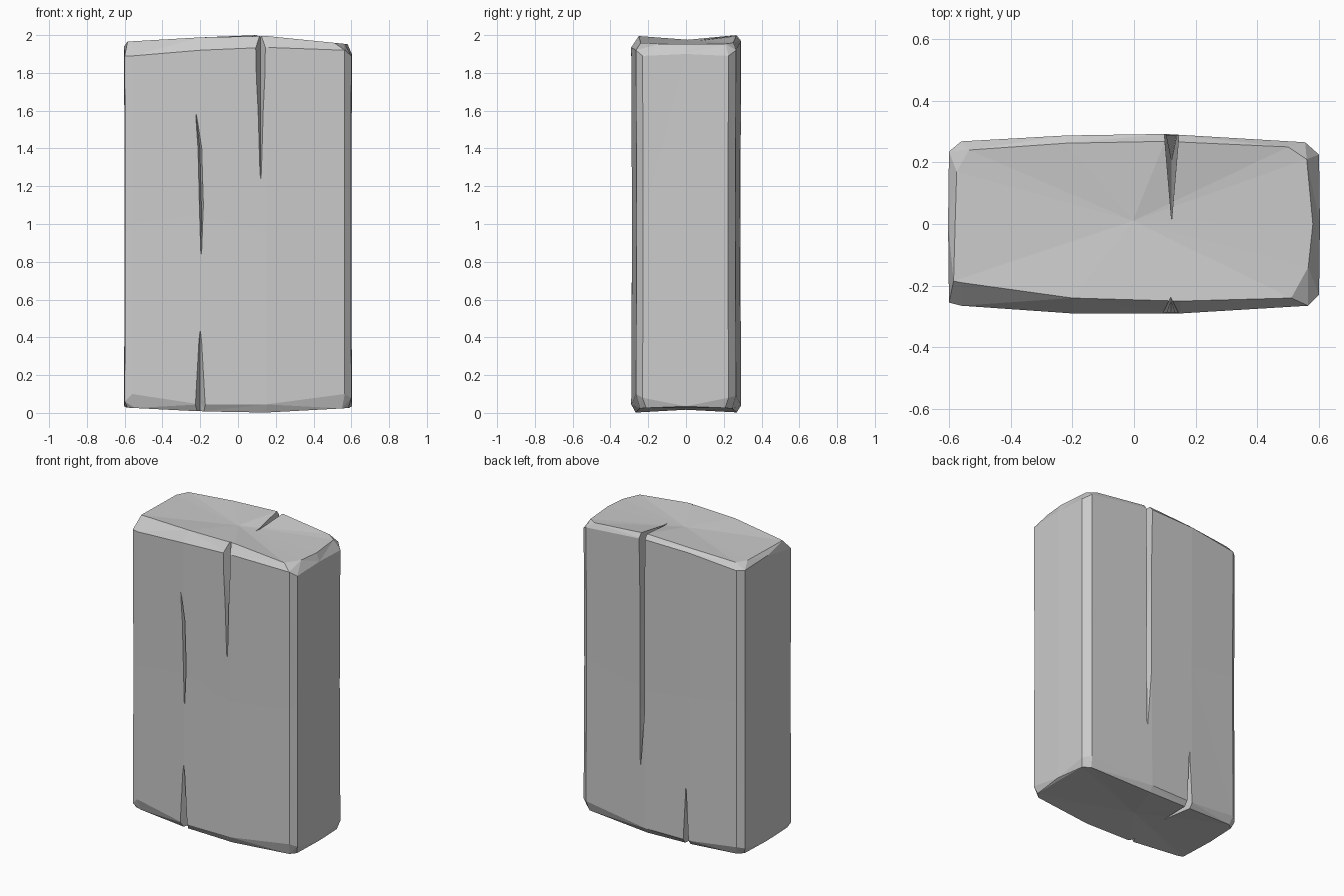
import bpy, bmesh

if "Cube" in bpy.data.objects:
    bpy.data.objects.remove(bpy.data.objects["Cube"])

# Outlines run counter-clockwise, starting at the front left corner
WALL = [(-.6, -.255), (-.56, -.265), (-.2, -.29), (.15, -.29), (.565, -.265), (.6, -.23), (.603, 0),
        (.6, .225), (.555, .265), (.1, .292), (-.22, .287), (-.56, .268), (-.6, .235), (-.603, 0)]
TOP = [(-.585, -.185), (-.56, -.19), (-.2, -.24), (.15, -.25), (.51, -.24), (.565, -.14), (.58, 0),
       (.56, .21), (.5, .25), (.1, .268), (-.22, .262), (-.535, .24), (-.575, .17), (-.58, 0)]
HIGH_Z = [1.89, 1.89, 1.92, 1.935, 1.92, 1.89, 1.90, 1.89, 1.92, 1.97, 1.965, 1.93, 1.93, 1.94]
LOW_Z = [.06, .1, .045, .045, .10, .08, .035, .08, .09, .04, .04, .08, .07, .035]


def ramp(x, pts):
    for (a, za), (b, zb) in zip(pts, pts[1:]):
        if x <= b:
            return za + (zb - za) * (x - a) / (b - a)
    return pts[-1][1]


def loft(name, rings, poke=False):
    bm = bmesh.new()
    vs = [[bm.verts.new(p) for p in r] for r in rings]
    n = len(vs[0])
    for a, b in zip(vs, vs[1:]):
        for i in range(n):
            j = (i + 1) % n
            bm.faces.new((a[i], a[j], b[j], b[i]))
    caps = [bm.faces.new(vs[0][::-1]), bm.faces.new(vs[-1])]
    if poke:
        bmesh.ops.poke(bm, faces=caps)
    bmesh.ops.triangulate(bm, faces=bm.faces[:])
    bmesh.ops.recalc_face_normals(bm, faces=bm.faces[:])
    me = bpy.data.meshes.new(name)
    bm.to_mesh(me)
    bm.free()
    ob = bpy.data.objects.new(name, me)
    bpy.context.collection.objects.link(ob)
    return ob


# Chamfered stone body
top_z = [(-.65, 1.962), (-.2, 1.988), (.1, 2.0), (.65, 1.945)]
low_z = [(-.65, .03), (-.2, .008), (.25, 0), (.65, .03)]
rings = [
    [(x * .975, y * .92, ramp(x, low_z)) for x, y in WALL],
    [(x, y, z) for (x, y), z in zip(WALL, LOW_Z)],
    [(x * .996, y * .985, .95 + .05 * (i % 3)) for i, (x, y) in enumerate(WALL)],
    [(x, y, z) for (x, y), z in zip(WALL, HIGH_Z)],
    [(x, y, ramp(x, top_z)) for x, y in TOP],
]
slab = loft("stone_slab", rings, poke=True)


# Wedge cracks: sections of (z, x, half width at the surface, depth)
def crack(name, side, sections):
    out = []
    for z, x, w, d in sections:
        k = w * (d + .06) / d
        s, o = side * .287, side * .347
        out.append([(x - k, o, z), (x + k, o, z), (x, s - side * d, z)])
    cutter = loft(name, out)
    cutter.hide_render = True
    mod = slab.modifiers.new(name, 'BOOLEAN')
    mod.operation = 'DIFFERENCE'
    mod.solver = 'EXACT'
    mod.object = cutter
    bpy.context.view_layer.objects.active = slab
    bpy.ops.object.modifier_apply(modifier=name)
    bpy.data.objects.remove(cutter)


crack("front_top_crack", -1, [(1.24, .12, .001, .008), (1.6, .12, .013, .035), (2.05, .119, .026, .05)])
crack("front_middle_crack", -1, [(.84, -.195, .001, .008), (1.1, -.194, .011, .04),
                                 (1.4, -.202, .010, .035), (1.58, -.222, .001, .008)])
crack("front_bottom_crack", -1, [(-.05, -.203, .034, .06), (.06, -.2, .024, .05), (.43, -.2, .001, .008)])
crack("back_top_crack", 1, [(.45, .135, .001, .01), (.83, .122, .018, .08), (2.05, .122, .024, .29)])
crack("back_bottom_crack", 1, [(-.05, -.2, .024, .30), (.40, -.2, .001, .01)])
